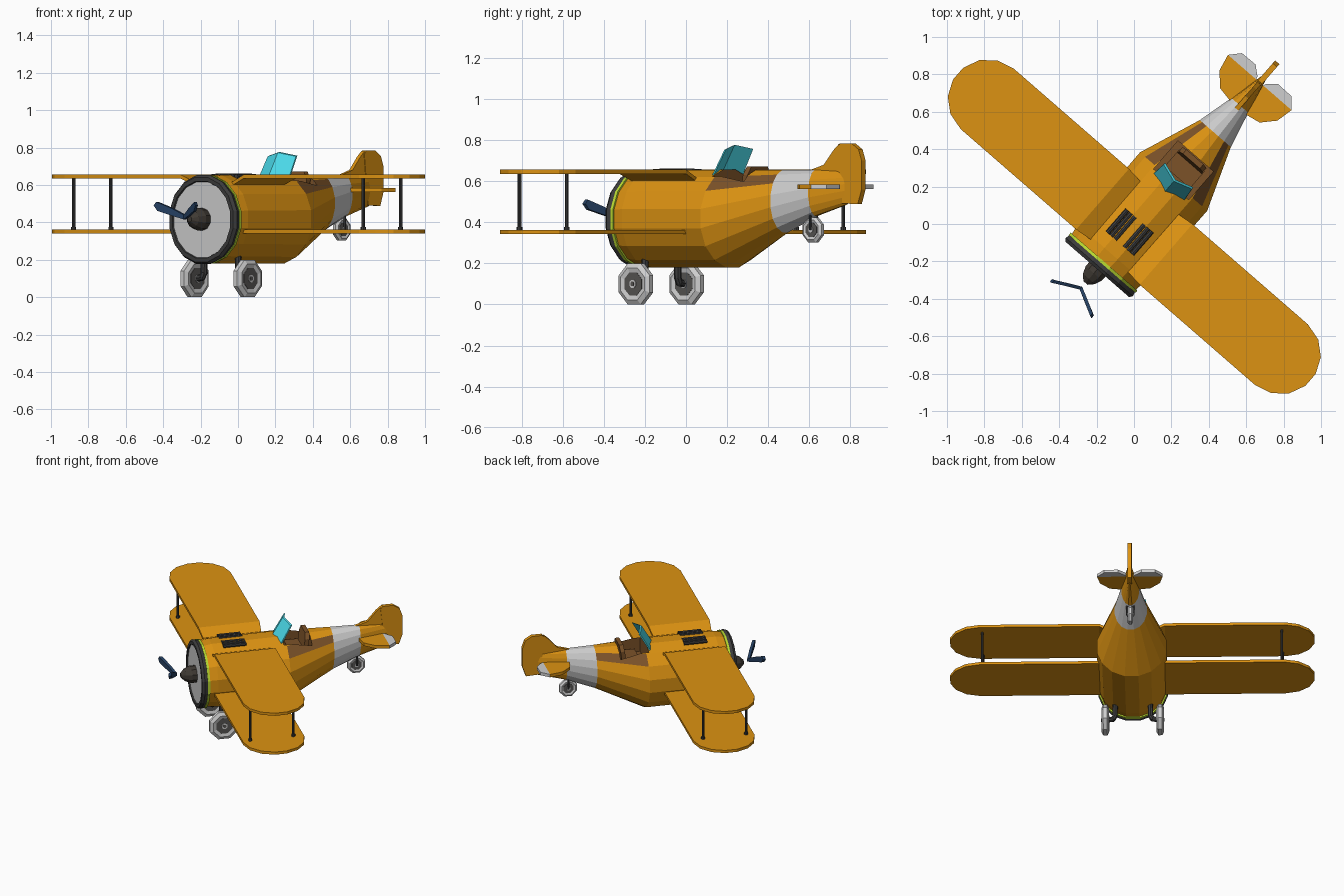
import bpy, bmesh, math
from mathutils import Vector, Matrix

if "Cube" in bpy.data.objects:
    bpy.data.objects.remove(bpy.data.objects["Cube"])


def material(name, *rgb):
    m = bpy.data.materials.new(name)
    m.diffuse_color = (*rgb, 1)
    m.use_nodes = True
    m.node_tree.nodes["Principled BSDF"].inputs["Base Color"].default_value = m.diffuse_color
    return m


ORANGE = material("orange paint", 0.72, 0.29, 0.006)
GREY = material("light grey", 0.62, 0.62, 0.62)
DARK = material("dark grey", 0.045, 0.045, 0.045)
SPIN = material("spinner brown black", 0.05, 0.042, 0.034)
BROWN = material("brown leather", 0.2, 0.085, 0.022)
NAVY = material("navy blade", 0.018, 0.05, 0.12)
LIME = material("lime stripe", 0.5, 0.72, 0.03)
GLASS = material("cyan glass", 0.07, 0.7, 0.82)
HUB = material("hub grey", 0.1, 0.095, 0.09)


def finish(name, bm, *mats):
    bmesh.ops.recalc_face_normals(bm, faces=bm.faces)
    me = bpy.data.meshes.new(name)
    bm.to_mesh(me)
    bm.free()
    for m in mats:
        me.materials.append(m)
    ob = bpy.data.objects.new(name, me)
    bpy.context.collection.objects.link(ob)
    return ob


def loft(bm, rings):
    vs = [[bm.verts.new(p) for p in r] for r in rings]
    n = len(vs[0])
    for a, b in zip(vs, vs[1:]):
        for i in range(n):
            bm.faces.new((a[i], a[(i + 1) % n], b[(i + 1) % n], b[i]))
    bm.faces.new(vs[0])
    bm.faces.new(vs[-1])


def lathe(name, mat, profile, centre, axis='Y', n=16):
    """Turned part: profile of (distance along axis, flat radius)."""
    rings = []
    for a, r in profile:
        r /= math.cos(math.pi / n)
        ring = []
        for i in range(n):
            t = 2 * math.pi * (i + 0.5) / n
            c, s = r * math.cos(t), r * math.sin(t)
            ring.append(Vector((c, a, s) if axis == 'Y' else (a, c, s)) + Vector(centre))
        rings.append(ring)
    bm = bmesh.new()
    loft(bm, rings)
    return finish(name, bm, mat)


def slab(name, mats, pts, thick, rule=None):
    """Flat plate: outline pushed along a vector."""
    d = Vector(thick)
    bm = bmesh.new()
    loft(bm, [[Vector(p) - d / 2 for p in pts], [Vector(p) + d / 2 for p in pts]])
    return finish(name, bm, *mats)


def rod(name, mat, path, r, n=8):
    """Tube following a few points."""
    bm = bmesh.new()
    for p, q in zip(path, path[1:]):
        p, q = Vector(p), Vector(q)
        m = Matrix.Translation((p + q) / 2) @ (q - p).to_track_quat('Z', 'Y').to_matrix().to_4x4()
        bmesh.ops.create_cone(bm, cap_ends=True, segments=n, radius1=r, radius2=r,
                              depth=(q - p).length + r * 0.5, matrix=m)
    return finish(name, bm, mat)


def box(name, mat, lo, hi):
    (x0, y0, z0), (x1, y1, z1) = lo, hi
    return slab(name, [mat], [(x0, y0, (z0 + z1) / 2), (x1, y0, (z0 + z1) / 2),
                              (x1, y1, (z0 + z1) / 2), (x0, y1, (z0 + z1) / 2)], (0, 0, z1 - z0))


# Everything is built along local Y (nose at -Y) and turned at the end.
# Fuselage: lofted ellipses (y, half width, half height, centre z)
STATIONS = [(-0.28, 0.224, 0.224, 0.415), (-0.2, 0.235, 0.236, 0.417), (0.31, 0.238, 0.238, 0.418),
            (0.65, 0.11, 0.152, 0.503), (0.85, 0.06, 0.112, 0.543), (1.05, 0.014, 0.083, 0.57)]
bm = bmesh.new()
k = 1 / math.cos(math.pi / 16)
ANG = [2 * math.pi * (i + 0.5) / 16 for i in range(16)]
loft(bm, [[(k * w * math.cos(t), y, zc + k * h * math.sin(t)) for t in ANG] for y, w, h, zc in STATIONS])
body = finish("fuselage", bm, ORANGE, GREY, BROWN)

# Cockpit opening cut into the fuselage
LO, HI = (-0.125, 0.29, 0.52), (0.125, 0.49, 0.9)
cutter = box("cockpit_cutter", BROWN, LO, HI)
cutter.hide_render = True
mod = body.modifiers.new("cockpit", 'BOOLEAN')
mod.operation, mod.object, mod.solver = 'DIFFERENCE', cutter, 'EXACT'
bpy.context.view_layer.objects.active = body
bpy.ops.object.modifier_apply(modifier="cockpit")
bpy.data.objects.remove(cutter)
for f in body.data.polygons:
    c = f.center
    inside = all(LO[i] - 0.002 < c[i] < HI[i] + 0.002 for i in range(3))
    f.material_index = 2 if inside else 1 if 0.65 < c.y < 0.85 else 0

# Seat
box("seat_cushion", BROWN, (-0.09, 0.34, 0.51), (0.09, 0.46, 0.56))
slab("seat_back", [BROWN], [(-0.085, 0.45, 0.52), (0.085, 0.45, 0.52), (0.085, 0.465, 0.63),
                            (0.06, 0.47, 0.672), (-0.06, 0.47, 0.672), (-0.085, 0.465, 0.63)], (0, 0.03, 0))

# Nose ring, face plate, stripe and spinner
lathe("nose_ring", DARK, [(-0.272, 0.232), (-0.295, 0.238), (-0.312, 0.226), (-0.312, 0.205), (-0.3, 0.2)], (0, 0, 0.415))
lathe("nose_plate", GREY, [(-0.29, 0.203), (-0.304, 0.203)], (0, 0, 0.415))
lathe("nose_stripe", LIME, [(-0.273, 0.236), (-0.257, 0.236)], (0, 0, 0.415))
lathe("spinner", SPIN, [(-0.3, 0.058), (-0.34, 0.058), (-0.38, 0.042), (-0.408, 0.015)], (0, 0, 0.417), n=10)

# Parts mirrored left and right
TIP = [(1.043, 0.215), (1.138, 0.19), (1.21, 0.128), (1.248, 0.042)]
for s, side in ((-1, "left"), (1, "right")):
    # Wings
    edge = TIP + [(x, -y) for x, y in reversed(TIP)]
    for x0, z, label in ((0.225, 0.646, "upper"), (0.18, 0.352, "lower")):
        pts = [(x0, 0.215)] + edge + [(x0, -0.215)]
        slab(f"{side}_{label}_wing", [ORANGE], [(s * x, y - 0.01, z) for x, y in pts], (0, 0, 0.02))
    slab(f"{side}_wing_root", [ORANGE], [(s * 0.225, 0.205, 0.646), (s * 0.225, -0.225, 0.646),
                                         (s * 0.132, -0.215, 0.606), (s * 0.132, 0.195, 0.606)], (0, 0, 0.02))
    # Wing struts with end fittings
    for y, end in ((-0.172, "front"), (0.132, "rear")):
        x = s * 1.026
        rod(f"{side}_{end}_strut", DARK, [(x, y, 0.35), (x, y, 0.645)], 0.009)
        rod(f"{side}_{end}_strut_foot", DARK, [(x, y, 0.36), (x, y, 0.373)], 0.014)
    # Engine vents
    for i in (-1, 0, 1):
        x, z = s * 0.06 + i * 0.027, 0.652 - abs(s * 0.06 + i * 0.027) * 0.08
        rod(f"{side}_vent_{i + 2}", DARK, [(x, -0.125, z), (x, 0.03, z)], 0.013)
    # Propeller blades, swept outwards, forwards and up
    slab(f"{side}_propeller_blade", [NAVY], [
        (0, -0.445, 0.44), (s * 0.06, -0.475, 0.475), (s * 0.135, -0.515, 0.51), (s * 0.148, -0.52, 0.49),
        (s * 0.13, -0.512, 0.462), (s * 0.06, -0.475, 0.436), (0, -0.445, 0.416)], (0, 0.02, 0))
    # Windscreen half
    slab(f"{side}_windscreen", [GLASS], [(0, 0.24, 0.645), (s * 0.108, 0.275, 0.625),
                                         (s * 0.1, 0.35, 0.755), (0, 0.318, 0.775)], (0, 0.012, 0.004))
    # Tailplane and elevator
    z = 0.573
    tail = [(0, 0.84), (0.06, 0.835), (0.14, 0.85), (0.205, 0.92), (0.225, 1.012), (0, 1.012)]
    elev = [(0.025, 1.012), (0.225, 1.012), (0.175, 1.068), (0.08, 1.07), (0.03, 1.028)]
    slab(f"{side}_tailplane", [ORANGE], [(s * x, y, z) for x, y in tail], (0, 0, 0.022))
    slab(f"{side}_elevator", [GREY], [(s * x, y, z) for x, y in elev], (0, 0, 0.022))
    # Main wheel and bent leg
    c = (s * 0.188, -0.15, 0.1)
    lathe(f"{side}_tyre", GREY, [(-0.02, 0.055), (-0.026, 0.078), (-0.013, 0.1), (0.013, 0.1),
                                 (0.026, 0.078), (0.02, 0.055)], c, 'X', 8)
    lathe(f"{side}_hub", HUB, [(-0.022, 0.056), (0.022, 0.056)], c, 'X', 8)
    lathe(f"{side}_hub_cap", GREY, [(-0.026, 0.02), (0.026, 0.02)], c, 'X', 8)
    lathe(f"{side}_hub_pin", HUB, [(-0.029, 0.011), (0.029, 0.011)], c, 'X', 8)
    rod(f"{side}_wheel_leg", DARK, [(s * 0.12, -0.15, 0.23), (s * 0.122, -0.15, 0.13),
                                    (s * 0.135, -0.15, 0.105), (s * 0.18, -0.15, 0.1)], 0.018)

# Fin and rudder
slab("fin", [ORANGE], [(0, 0.79, 0.645), (0, 0.908, 0.68), (0, 0.972, 0.752), (0, 1.005, 0.78),
                       (0, 1.02, 0.5), (0, 0.9, 0.55)], (0.024, 0, 0))
slab("rudder", [ORANGE], [(0, 1.0, 0.765), (0, 1.015, 0.784), (0, 1.09, 0.784), (0, 1.135, 0.755),
                          (0, 1.155, 0.7), (0, 1.155, 0.56), (0, 1.13, 0.488), (0, 1.03, 0.492)], (0.03, 0, 0))

# Tail wheel
c = (0, 0.831, 0.363)
lathe("tail_tyre", GREY, [(-0.014, 0.034), (-0.019, 0.048), (-0.009, 0.061), (0.009, 0.061),
                          (0.019, 0.048), (0.014, 0.034)], c, 'X', 8)
lathe("tail_hub", HUB, [(-0.017, 0.035), (0.017, 0.035)], c, 'X', 8)
lathe("tail_hub_cap", GREY, [(-0.021, 0.013), (0.021, 0.013)], c, 'X', 8)
for s, side in ((-1, "left"), (1, "right")):
    rod(f"{side}_tail_fork", DARK, [(s * 0.024, 0.831, 0.363), (s * 0.024, 0.831, 0.43), (0, 0.831, 0.44)], 0.007, 6)
rod("tail_wheel_leg", DARK, [(0, 0.831, 0.432), (0, 0.831, 0.5)], 0.013)

# Turn the whole plane to its resting heading
turn = Matrix.Rotation(math.radians(-41), 4, 'Z') @ Matrix.Translation((0.011, 0, 0))
for ob in bpy.context.collection.objects:
    ob.matrix_world = turn @ ob.matrix_world
